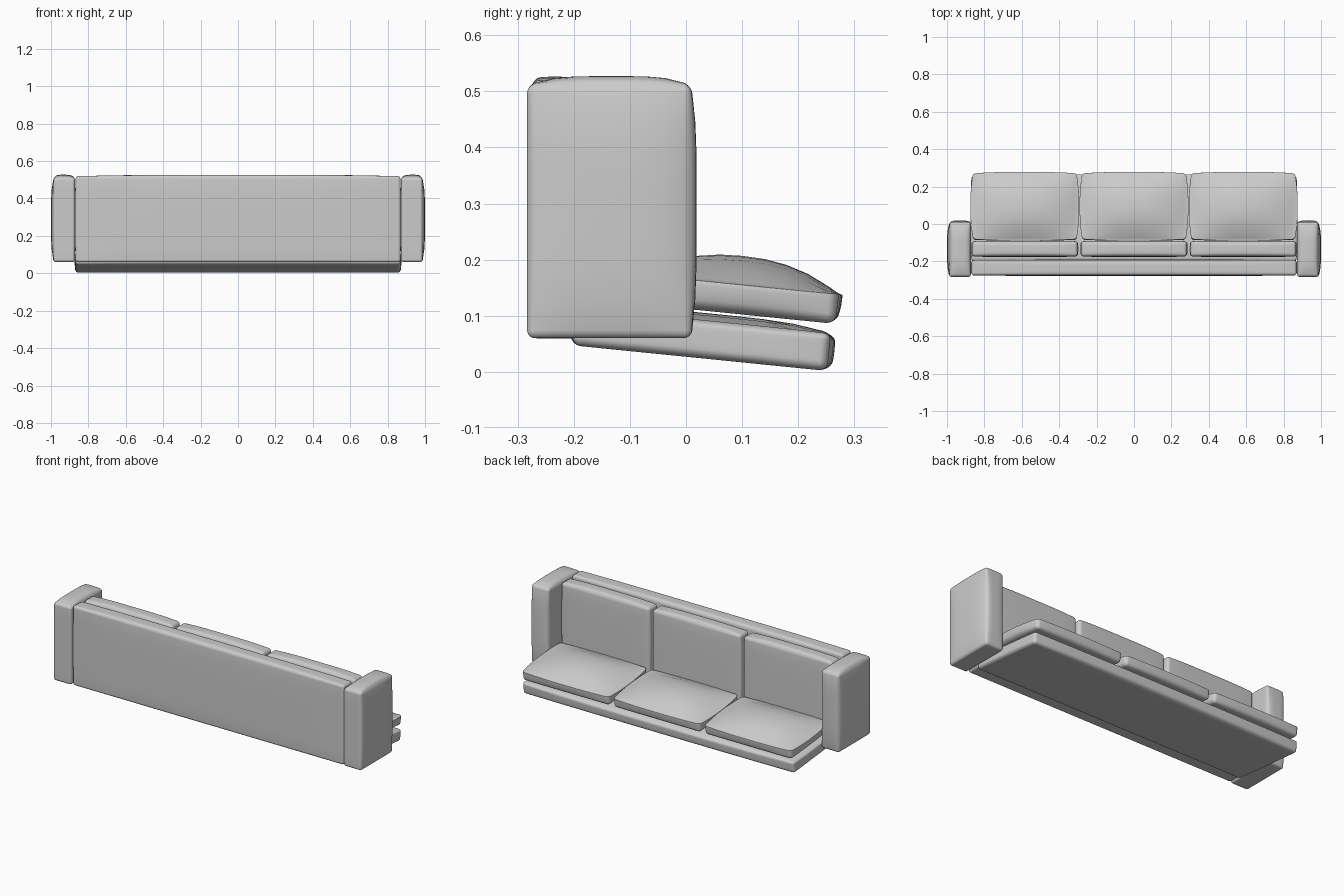
import bpy, bmesh
from math import tan, pi
from mathutils import Matrix, Vector

if "Cube" in bpy.data.objects:
    bpy.data.objects.remove(bpy.data.objects["Cube"])

SEG = 16  # grid divisions per side of every upholstered block


def pad(name, center, size, r, bulge, k=4, tilt=0.0):
    """Rounded, crowned block. bulge: ((-x,+x),(-y,+y),(-z,+z)) crown depths."""
    bm = bmesh.new()
    bmesh.ops.create_cube(bm, size=2)
    bmesh.ops.subdivide_edges(bm, edges=bm.edges[:], cuts=SEG - 1, use_grid_fill=True)
    half = Vector(size) / 2
    for v in bm.verts:
        core, ex = Vector(), Vector()
        for a in range(3):
            g = v.co[a]
            s, m, inner = (1 if g >= 0 else -1), abs(g), half[a] - r
            core[a] = s * inner * min(m / 0.5, 1)
            ex[a] = s * tan(max(m - 0.5, 0) * pi / 2)
        p = core + ex.normalized() * r
        t = [max(-1, min(1, p[a] / half[a])) for a in range(3)]
        for a in range(3):
            b, c = (a + 1) % 3, (a + 2) % 3
            w = (1 - abs(t[b]) ** k) * (1 - abs(t[c]) ** k)
            p[a] -= t[a] * bulge[a][t[a] > 0] * (1 - w)
        v.co = p
    bmesh.ops.transform(bm, verts=bm.verts[:], matrix=Matrix.Translation(center) @ Matrix.Rotation(tilt, 4, 'X'))
    bmesh.ops.recalc_face_normals(bm, faces=bm.faces[:])
    for f in bm.faces:
        f.smooth = True
    me = bpy.data.meshes.new(name)
    bm.to_mesh(me)
    bm.free()
    ob = bpy.data.objects.new(name, me)
    bpy.context.collection.objects.link(ob)
    return ob


# Arms, crowned on top and on the outer side
for side, label in ((-1, "left"), (1, "right")):
    crown = (0.015, 0.0) if side < 0 else (0.0, 0.015)
    pad(label + "_arm", (side * 0.936, -0.132, 0.2935), (0.128, 0.302, 0.467),
        0.014, (crown, (0, 0.01), (0, 0.017)))

# Back panel
pad("back_panel", (0, -0.234, 0.2925), (1.742, 0.088, 0.467), 0.014,
    ((0.003, 0.003), (0.003, 0.003), (0, 0.007)))

# Sloping base slab under the seat
pad("seat_base", (0, 0.031, 0.0645), (1.746, 0.47, 0.081), 0.016,
    ((0.004, 0.004), (0.004, 0.01), (0, 0.014)), tilt=-0.1)

# Three back cushions and three sloping seat cushions
for i, label in ((-1, "left"), (0, "middle"), (1, "right")):
    x = i * 0.584
    pad(label + "_back_cushion", (x, -0.133, 0.315), (0.572, 0.087, 0.416), 0.016,
        ((0.004, 0.004), (0.003, 0.003), (0, 0.01)))
    pad(label + "_seat_cushion", (x, 0.095, 0.155), (0.582, 0.37, 0.104), 0.018,
        ((0.014, 0.014), (0.008, 0.008), (0, 0.05)), k=2.3, tilt=-0.1)
